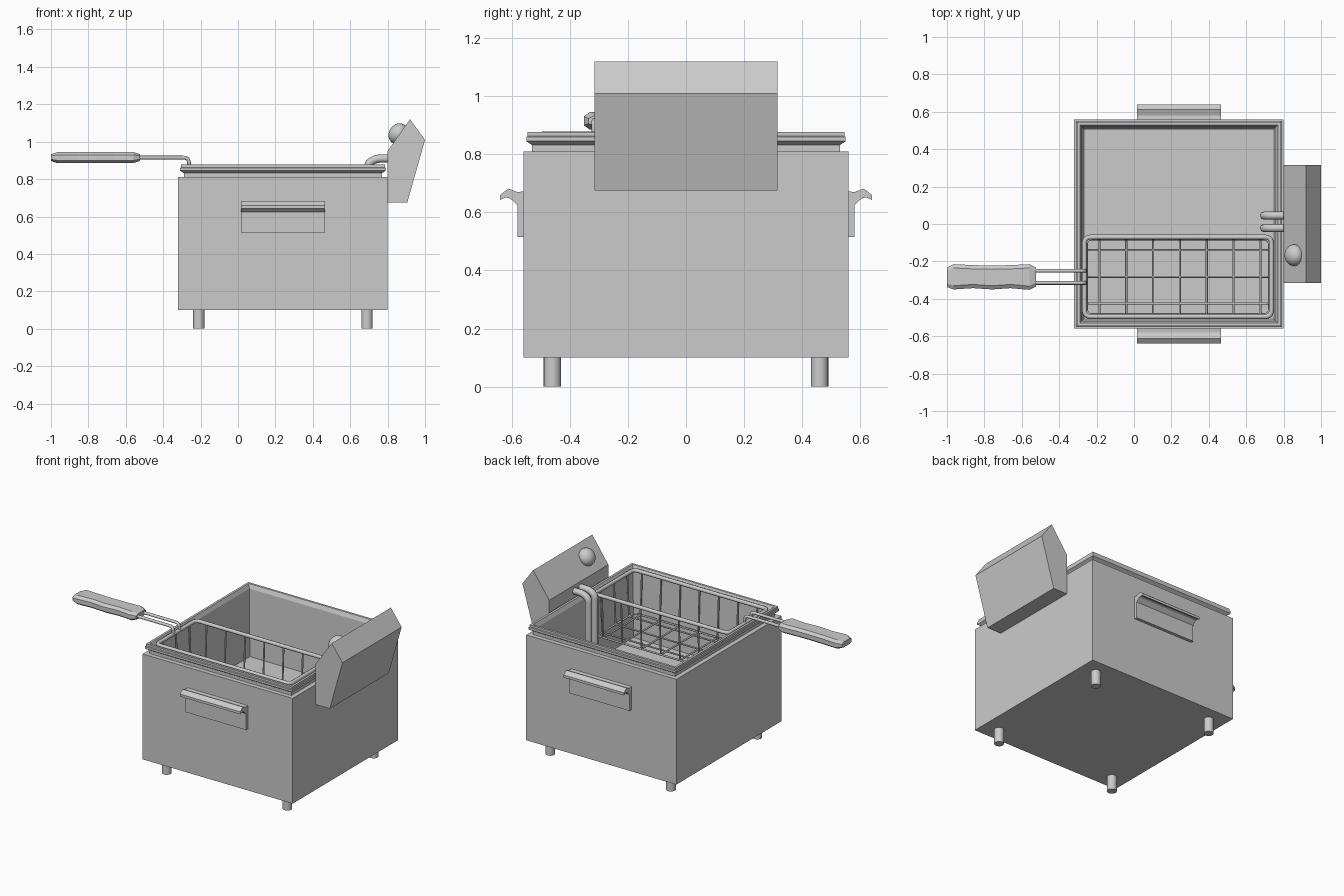
import bpy, bmesh, math
from mathutils import Vector, Matrix

cube = bpy.data.objects.get("Cube")
if cube:
    bpy.data.objects.remove(cube, do_unlink=True)

steel = bpy.data.materials.new("brushed_grey")
steel.use_nodes = True
GREY = (0.6, 0.6, 0.6, 1)
steel.diffuse_color = GREY
steel.node_tree.nodes["Principled BSDF"].inputs["Base Color"].default_value = GREY

CX = 0.24  # centre of the tank along x


def finish(name, bm, smooth=False):
    bmesh.ops.recalc_face_normals(bm, faces=bm.faces)
    mesh = bpy.data.meshes.new(name)
    bm.to_mesh(mesh)
    bm.free()
    mesh.materials.append(steel)
    ob = bpy.data.objects.new(name, mesh)
    bpy.context.collection.objects.link(ob)
    if smooth:
        select(ob)
        bpy.ops.object.shade_smooth_by_angle(angle=math.radians(40))
    return ob


def select(ob):
    bpy.ops.object.select_all(action='DESELECT')
    ob.select_set(True)
    bpy.context.view_layer.objects.active = ob


def loft(name, rings, caps=(True, True)):
    """Skin a list of equally long point rings."""
    bm = bmesh.new()
    rows = [[bm.verts.new(p) for p in ring] for ring in rings]
    n = len(rows[0])
    for a, b in zip(rows, rows[1:]):
        for i in range(n):
            j = (i + 1) % n
            bm.faces.new((a[i], a[j], b[j], b[i]))
    for cap, row in zip(caps, (rows[0], rows[-1])):
        if cap:
            bm.faces.new(row)
    return finish(name, bm)


def square(half, z):
    return [(CX + sx * half, sy * half, z) for sx, sy in ((-1, -1), (1, -1), (1, 1), (-1, 1))]


def tubes(name, paths, radius, cyclic=False):
    """Round wire along each path, joined in one object."""
    cu = bpy.data.curves.new(name, 'CURVE')
    cu.dimensions = '3D'
    cu.bevel_depth = radius
    cu.bevel_resolution = 2
    cu.use_fill_caps = True
    for path in paths:
        sp = cu.splines.new('POLY')
        sp.points.add(len(path) - 1)
        for pt, p in zip(sp.points, path):
            pt.co = (*p, 1)
        sp.use_cyclic_u = cyclic
    ob = bpy.data.objects.new(name, cu)
    bpy.context.collection.objects.link(ob)
    cu.materials.append(steel)
    select(ob)
    bpy.ops.object.convert(target='MESH')
    bpy.ops.object.shade_smooth_by_angle(angle=math.radians(50))
    return ob


def rounded(path, r, cyclic=False, steps=5):
    """Replace the corners of a path by small arcs."""
    pts = [Vector(p) for p in path]
    n, out = len(pts), []
    for i, p in enumerate(pts):
        if not cyclic and i in (0, n - 1):
            out.append(p)
            continue
        a = p + (pts[i - 1] - p).normalized() * r
        b = p + (pts[(i + 1) % n] - p).normalized() * r
        for k in range(steps + 1):
            t = k / steps
            out.append(a * (1 - t) ** 2 + p * 2 * t * (1 - t) + b * t * t)
    return out


# Outer housing, open where the tank drops in
loft("housing", [square(h, z) for h, z in ((0.56, 0.10), (0.56, 0.81), (0.53, 0.81))], (True, False))

# Tank with stepped rim and slightly tapered walls
rim = [(0.53, 0.81), (0.53, 0.832), (0.55, 0.845), (0.55, 0.86), (0.545, 0.863),
       (0.545, 0.877), (0.53, 0.877), (0.518, 0.85), (0.505, 0.40)]
loft("tank", [square(h, z) for h, z in rim], (False, True))

# Feet
for fx in (-1, 1):
    for fy in (-1, 1):
        bm = bmesh.new()
        bmesh.ops.create_cone(bm, cap_ends=True, segments=20, radius1=0.03, radius2=0.03, depth=0.10,
                              matrix=Matrix.Translation((CX + fx * 0.45, fy * 0.46, 0.05)))
        finish("foot", bm, True)

# Hooked carrying handles, front and back
hook = [(0.56, 0.515), (0.58, 0.515), (0.58, 0.625), (0.605, 0.648), (0.62, 0.652), (0.64, 0.643),
        (0.64, 0.66), (0.612, 0.682), (0.58, 0.67), (0.56, 0.672)]
for name, s in (("front_handle", -1), ("back_handle", 1)):
    loft(name, [[(x, s * y, z) for y, z in hook] for x in (0.015, 0.465)])

# Control box on the left side
box = [(0.80, 0.675), (0.905, 0.675), (1.0, 1.01), (0.92, 1.12), (0.80, 0.95)]
loft("control_box", [[(x, y, z) for x, z in box] for y in (-0.315, 0.315)])

# Round dial on the sloping face
bm = bmesh.new()
bmesh.ops.create_uvsphere(bm, u_segments=24, v_segments=14, radius=0.058,
                          matrix=Matrix.Translation((0.857, -0.167, 1.043))
                          @ Matrix.Rotation(math.radians(-55), 4, 'Y') @ Matrix.Diagonal((1, 1, 0.85, 1)))
finish("dial", bm, True)

# Heating pipes bending from the box down into the tank
tubes("heating_pipes", [rounded([(0.83, y, 0.91), (0.74, y, 0.91), (0.695, y, 0.885), (0.695, y, 0.41)], 0.025)
                        for y in (0.045, -0.022)], 0.022)

# Basket: thick rounded top frame
X0, X1, Y0, Y1, TOP, LOW = -0.265, 0.735, -0.495, -0.07, 0.865, 0.58
corners = ((X0, Y0), (X1, Y0), (X1, Y1), (X0, Y1))
tubes("basket_frame", [rounded([(x, y, TOP) for x, y in corners], 0.035, True)], 0.013, True)

# Basket wires: U shapes both ways, plus the bottom outline
IN = 0.012
wires = []
for i in range(7):
    x = -0.185 + i * 0.1435
    wires.append([(x, Y0, TOP), (x, Y0 + IN, LOW), (x, Y1 - IN, LOW), (x, Y1, TOP)])
for i in range(3):
    y = -0.425 + i * 0.1425
    wires.append([(X0, y, TOP), (X0 + IN, y, LOW), (X1 - IN, y, LOW), (X1, y, TOP)])
tubes("basket_wires", [rounded(w, 0.015, steps=3) for w in wires], 0.0055)
bottom = [(X0 + IN, Y0 + IN, LOW), (X1 - IN, Y0 + IN, LOW), (X1 - IN, Y1 - IN, LOW), (X0 + IN, Y1 - IN, LOW)]
tubes("basket_bottom_ring", [rounded(bottom, 0.03, True)], 0.006, True)

# Rods joining basket and grip
tubes("handle_rods", [rounded([(-0.56, y, 0.915), (-0.262, y, 0.915), (-0.262, y, TOP)], 0.03)
                      for y in (-0.25, -0.315)], 0.01)

# Chamfered grip with finger waves on one side
grip = [(-1.0, -0.337, -0.232, 0.018), (-0.965, -0.35, -0.215, 0.03), (-0.86, -0.343, -0.22, 0.03),
        (-0.76, -0.35, -0.222, 0.03), (-0.66, -0.343, -0.22, 0.03), (-0.56, -0.352, -0.215, 0.03),
        (-0.525, -0.335, -0.232, 0.018)]
sections = []
for x, ya, yb, h in grip:
    c, k = 0.02, h * 0.5
    ring = [(ya, -k), (ya + c, -h), (yb - c, -h), (yb, -k), (yb, k), (yb - c, h), (ya + c, h), (ya, k)]
    sections.append([(x, y, 0.915 + z) for y, z in ring])
loft("basket_grip", sections)
